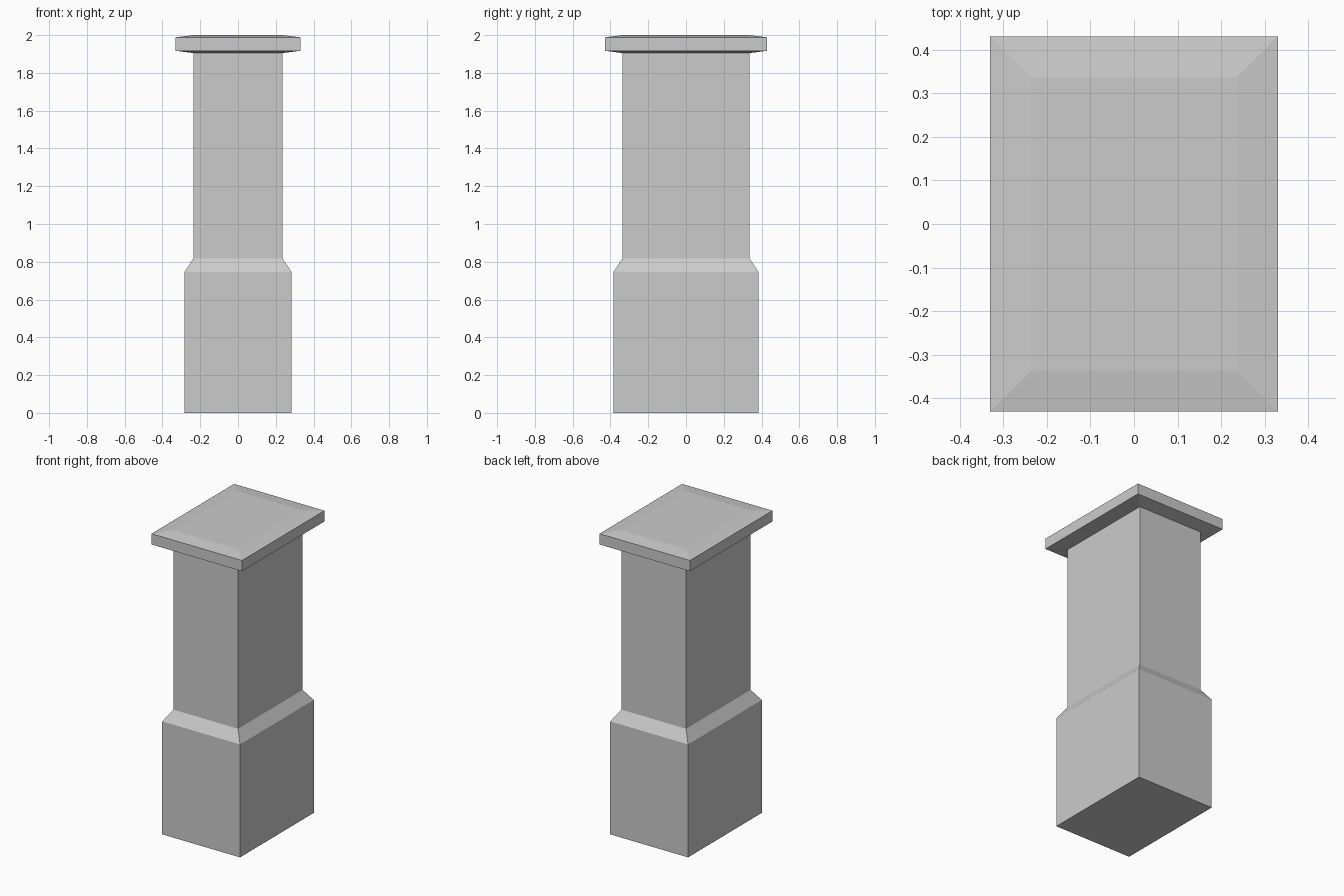
import bpy
import bmesh

cube = bpy.data.objects.get("Cube")
if cube:
    bpy.data.objects.remove(cube, do_unlink=True)

# Single plain stone colour
stone = bpy.data.materials.new("light_grey_stone")
stone.use_nodes = True
colour = (0.6, 0.6, 0.6, 1.0)
stone.diffuse_color = colour
stone.node_tree.nodes["Principled BSDF"].inputs["Base Color"].default_value = colour

DEPTH_EXTRA = 0.10  # every section is this much deeper than wide, per side


def loft(name, sections, close_bottom=False, close_top=False):
    """Stack rectangular sections, each given as (half width, height)."""
    bm = bmesh.new()
    rings = []
    for hx, z in sections:
        hy = hx + DEPTH_EXTRA
        corners = ((-hx, -hy), (hx, -hy), (hx, hy), (-hx, hy))
        rings.append([bm.verts.new((x, y, z)) for x, y in corners])
    for low, high in zip(rings, rings[1:]):
        for i in range(4):
            j = (i + 1) % 4
            bm.faces.new((low[i], low[j], high[j], high[i]))
    if close_bottom:
        bm.faces.new(rings[0][::-1])
    if close_top:
        bm.faces.new(rings[-1])
    mesh = bpy.data.meshes.new(name)
    bm.to_mesh(mesh)
    bm.free()
    mesh.materials.append(stone)
    obj = bpy.data.objects.new(name, mesh)
    bpy.context.collection.objects.link(obj)
    return obj


SHAFT = 0.236
PLINTH = 0.284
CAP = 0.33

# Wide plinth with a sloped shoulder
loft("plinth", [(PLINTH, 0), (PLINTH, 0.745), (SHAFT, 0.817)], close_bottom=True)

# Straight shaft
loft("shaft", [(SHAFT, 0.817), (SHAFT, 1.905)])

# Overhanging slab, gently bevelled below and above
loft("cap", [(SHAFT, 1.905), (CAP, 1.917), (CAP, 1.988), (SHAFT, 2.0)], close_top=True)
